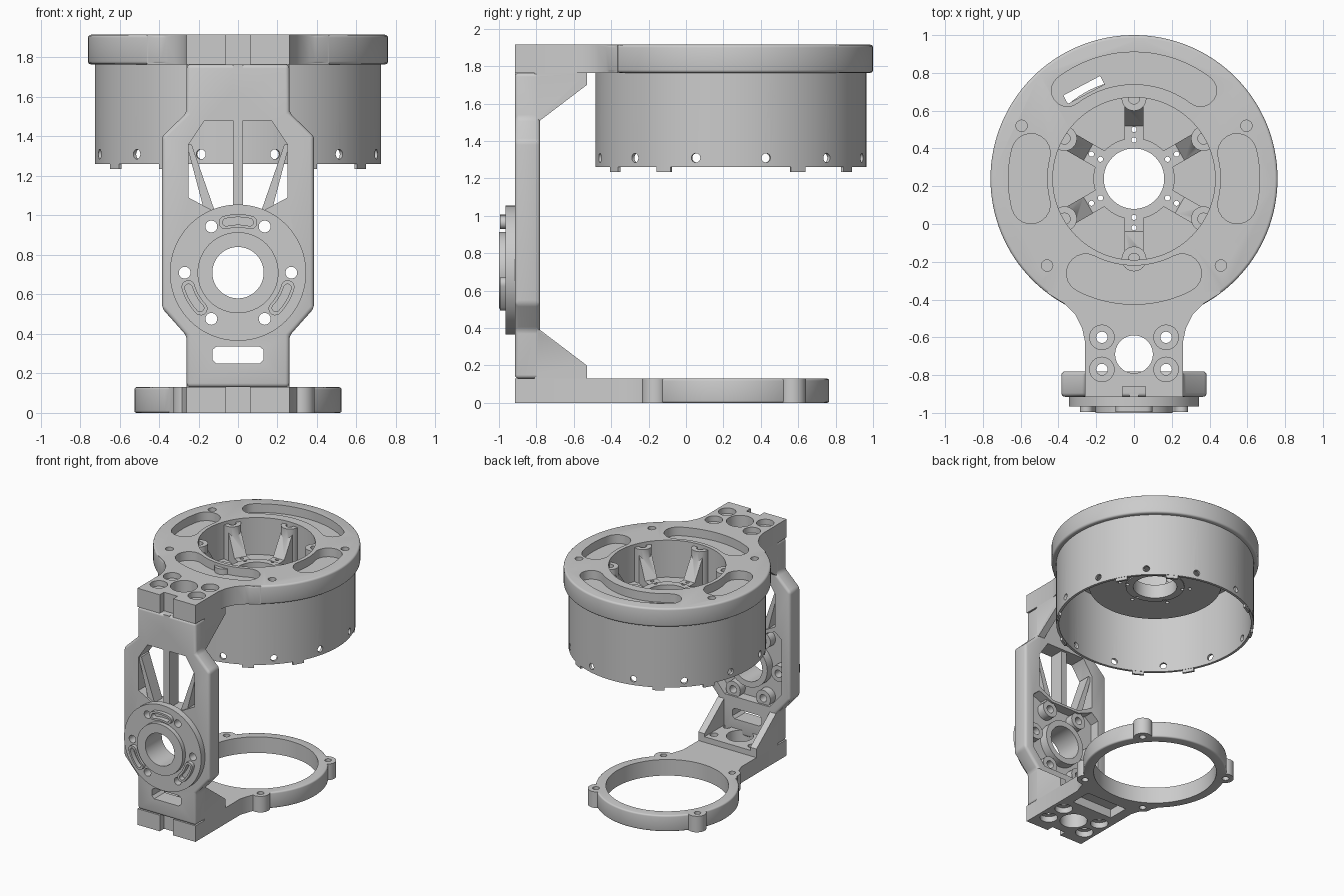
import bpy, bmesh
from math import sin, cos, pi, radians

if "Cube" in bpy.data.objects:
    bpy.data.objects.remove(bpy.data.objects["Cube"])

CY = 0.24          # y of the cup / ring axis
HZ = 0.71          # z of the side flange axis


def circle(cx, cy, r, n=48):
    return [(cx + r * cos(2 * pi * i / n), cy + r * sin(2 * pi * i / n)) for i in range(n)]


def arc(cx, cy, r, a0, a1, n):
    return [(cx + r * cos(radians(a0 + (a1 - a0) * i / n)),
             cy + r * sin(radians(a0 + (a1 - a0) * i / n))) for i in range(n + 1)]


def slot(cx, cy, r0, r1, a0, a1):
    """Curved slot outline with round ends."""
    m, h = (r0 + r1) / 2, (r1 - r0) / 2
    e = [(cx + m * cos(radians(a)), cy + m * sin(radians(a))) for a in (a0, a1)]
    return (arc(cx, cy, r1, a0, a1, 20) + arc(*e[1], h, a1, a1 + 180, 10)[1:]
            + arc(cx, cy, r0, a1, a0, 20)[1:] + arc(*e[0], h, a0 + 180, a0 + 360, 10)[1:-1])


def box(x0, x1, y0, y1):
    return [(x0, y0), (x1, y0), (x1, y1), (x0, y1)]


def mirror(pts):
    return pts + [(-x, y) for x, y in reversed(pts)]


def prism(name, pts, lo, hi, axis='z', bevel=0):
    """Extrude a 2D outline between lo and hi along an axis."""
    put = {'z': lambda p, d: (p[0], p[1], d), 'y': lambda p, d: (p[0], d, p[1]),
           'x': lambda p, d: (d, p[0], p[1])}[axis]
    bm = bmesh.new()
    a = [bm.verts.new(put(p, lo)) for p in pts]
    b = [bm.verts.new(put(p, hi)) for p in pts]
    bm.faces.new(a)
    bm.faces.new(b)
    for i in range(len(pts)):
        j = (i + 1) % len(pts)
        bm.faces.new((a[i], a[j], b[j], b[i]))
    bmesh.ops.recalc_face_normals(bm, faces=bm.faces)
    if bevel:
        es = [e for e in bm.edges if e.calc_face_angle(0) > radians(40)]
        bmesh.ops.bevel(bm, geom=es, offset=bevel, segments=3, affect='EDGES', profile=0.5)
    me = bpy.data.meshes.new(name)
    bm.to_mesh(me)
    bm.free()
    o = bpy.data.objects.new(name, me)
    bpy.context.collection.objects.link(o)
    return o


def combine(target, parts, op):
    for p in parts:
        bpy.context.view_layer.objects.active = target
        m = target.modifiers.new('b', 'BOOLEAN')
        m.operation, m.solver, m.object = op, 'EXACT', p
        bpy.ops.object.modifier_apply(modifier=m.name)
        bpy.data.objects.remove(p)


def add(target, *parts):
    combine(target, parts, 'UNION')


def cut(target, *parts):
    combine(target, parts, 'DIFFERENCE')


def hole(x, y, r, lo, hi, axis='z', n=24):
    return prism('hole', circle(x, y, r, n), lo, hi, axis)


def polar(r, a, cx=0, cy=CY):
    return cx + r * cos(radians(a)), cy + r * sin(radians(a))


SCREWS = [(x, y) for x in (-.17, .17) for y in (-.6, -.77)]

# top plate: disc hollow underneath, flared neck, shallow curved pockets
plate = prism('top_plate', circle(0, CY, .76, 128), 1.765, 1.915, bevel=.015)
add(plate, prism('neck', mirror([(.26, -.915), (.26, -.62), (.275, -.55), (.31, -.48),
                                 (.37, -.42), (.46, -.365), (.3, -.1)]), 1.765, 1.915))
cut(plate, hole(0, CY, .705, 1.7, 1.815, n=128), hole(0, CY, .43, 1.7, 2, n=96),
    hole(0, -.69, .1, 1.7, 2, n=40), prism('notch', box(-.06, .06, -1, -.86), 1.7, 2))
for r0, r1, a0, a1 in ((.50, .67, 53, 127), (.46, .665, -14, 14), (.46, .665, 166, 194), (.46, .665, 243, 297)):
    cut(plate, prism('slot', slot(0, CY, r0, r1, a0, a1), 1.845, 2))
slit = prism('slit', box(-.11, .11, -.025, .025), 1.6, 2)
slit.location, slit.rotation_euler = (-.265, .71, 0), (0, 0, radians(28))
cut(plate, slit)
for x, y in SCREWS:
    cut(plate, hole(x, y, .03, 1.7, 2), hole(x, y, .065, 1.87, 2))
for x, y in ((-.595, .52), (.595, .52), (-.46, -.22), (.46, -.22)):
    cut(plate, hole(x, y, .03, 1.86, 2))

# sunken hub pan with six sloping spokes and screw posts
pan = prism('hub_pan', circle(0, CY, .485, 96), 1.58, 1.82)
cut(pan, hole(0, CY, .43, 1.615, 2, n=96))
add(pan, hole(0, CY, .215, 1.57, 1.68, n=64))
for k in range(6):
    a = 30 + 60 * k
    spoke = prism('spoke', [(-.45, 1.59), (-.45, 1.84), (-.38, 1.84), (-.28, 1.675), (-.18, 1.675), (-.18, 1.59)],
                  -.05, .05, 'x')
    spoke.location, spoke.rotation_euler = (0, CY, 0), (0, 0, radians(a + 90))
    x, y = polar(.425, a)
    add(pan, spoke, hole(x, y, .066, 1.59, 1.89))
    cut(pan, hole(x, y, .03, 1.8, 2))
    for r in (.205, .26):
        cut(pan, hole(*polar(r, a), .014, 1.5, 1.8, n=12))
cut(pan, hole(0, CY, .16, 1.5, 1.8, n=64))

# cup wall with rim holes and tabs
wall = prism('cup_wall', circle(0, CY, .725, 128), 1.26, 1.768)
cut(wall, hole(0, CY, .705, 1.2, 1.9, n=128))
for k in range(6):
    pin = hole(0, 1.31, .025, -1, 1, 'x', 16)
    pin.location, pin.rotation_euler = (0, CY, 0), (0, 0, radians(15 + 30 * k))
    cut(wall, pin)
for a in (30, 60, 120, 150, 210, 240, 300, 330):
    tab = arc(0, CY, .723, a - 3.5, a + 3.5, 5) + arc(0, CY, .707, a + 3.5, a - 3.5, 5)
    prism('rim_tab', tab, 1.235, 1.265)

# upright arm
arm = prism('arm', mirror([(.26, 1.765), (.26, 1.52), (.385, 1.40), (.385, .53),
                           (.26, .39), (.26, .13)]), -.915, -.78, 'y', bevel=.02)
cut(arm, prism('window', mirror([(.17, 1.48), (.25, 1.36), (.25, 1.09), (.12, 1.02)]), -1.1, -.6, 'y'),
    prism('low_window', mirror([(.11, .335), (.13, .32), (.13, .27), (.11, .25)]), -1.1, -.6, 'y'),
    prism('back_recess', mirror([(.13, 1.0), (.25, 1.05), (.31, 1.0), (.31, .56), (.2, .43)]), -.86, -.6, 'y'))
add(arm, prism('rib', box(-.025, .025, 1.0, 1.765), -.915, -.80, 'y'),
    hole(0, HZ, .175, -.9, -.79, 'y', 64))
for s in (-1, 1):
    add(arm, prism('strut', [(s * .26, 1.36), (s * .235, 1.36), (s * .11, 1.0), (s * .165, 1.0)],
                   -.90, -.80, 'y'))
for k in range(6):
    add(arm, hole(*polar(.27, 60 * k, 0, HZ), .065, -.9, -.795, 'y'))
# gusseted feet of the arm, top and bottom
for z0, z1, z2, z3 in ((1.765, 1.70, 1.51, 1.72), (.13, .20, .39, .175)):
    for s in (-1, 1):
        add(arm, prism('gusset', [(-.8, z0), (-.53, z0), (-.53, z1), (-.78, z2), (-.8, z2)],
                       *sorted((s * .205, s * .26)), 'x'))
    flange = prism('arm_flange', box(-.255, .255, -.81, -.53), *sorted((z0, z3)))
    cut(flange, hole(0, -.69, .1, z0 - .2, z0 + .2, n=40),
        *[hole(x, y, .03, z0 - .2, z0 + .2) for x, y in SCREWS])

# round side flange with raised collar and arc pads
disc = prism('side_flange', circle(0, HZ, .345, 96), -.965, -.91, 'y')
add(disc, hole(0, HZ, .205, -1.0, -.93, 'y', 64))
for a in (90, 210, 330):
    add(disc, prism('pad', slot(0, HZ, .228, .296, a - 14, a + 14), -.995, -.94, 'y'))
    cut(disc, prism('pocket', slot(0, HZ, .243, .281, a - 13, a + 13), -1.1, -.955, 'y'))
for o in (disc, arm):
    cut(o, hole(0, HZ, .13, -1.1, -.6, 'y', 64))
    for k in range(6):
        cut(o, hole(*polar(.27, 60 * k, 0, HZ), .03, -1.1, -.6, 'y'))

# bottom ring with neck and four bosses
BOSSES = (40, 150, 240, 308)
ring = prism('bottom_ring', circle(0, CY, .525, 96), 0, .13, bevel=.012)
add(ring, prism('foot', mirror([(.26, -.915), (.26, -.34), (.29, -.25), (.35, -.15), (.2, 0)]), 0, .13))
for a in BOSSES:
    add(ring, hole(*polar(.515, a), .07, 0, .13, n=32))
cut(ring, hole(0, CY, .45, -1, 1, n=96), hole(0, -.69, .1, -1, 1, n=40),
    prism('notch', box(-.06, .06, -1, -.86), -1, 1),
    prism('pocket', box(-.18, .18, -.48, -.31), -.1, .07))
for a in BOSSES:
    cut(ring, hole(*polar(.525, a), .025, -1, 1))
for x, y in SCREWS:
    cut(ring, hole(x, y, .03, -1, 1), hole(x, y, .065, -1, .045))

# smooth shading with sharp edges
bpy.ops.object.select_all(action='DESELECT')
for o in bpy.context.scene.objects:
    o.select_set(True)
    bpy.context.view_layer.objects.active = o
bpy.ops.object.shade_smooth_by_angle(angle=radians(35))
